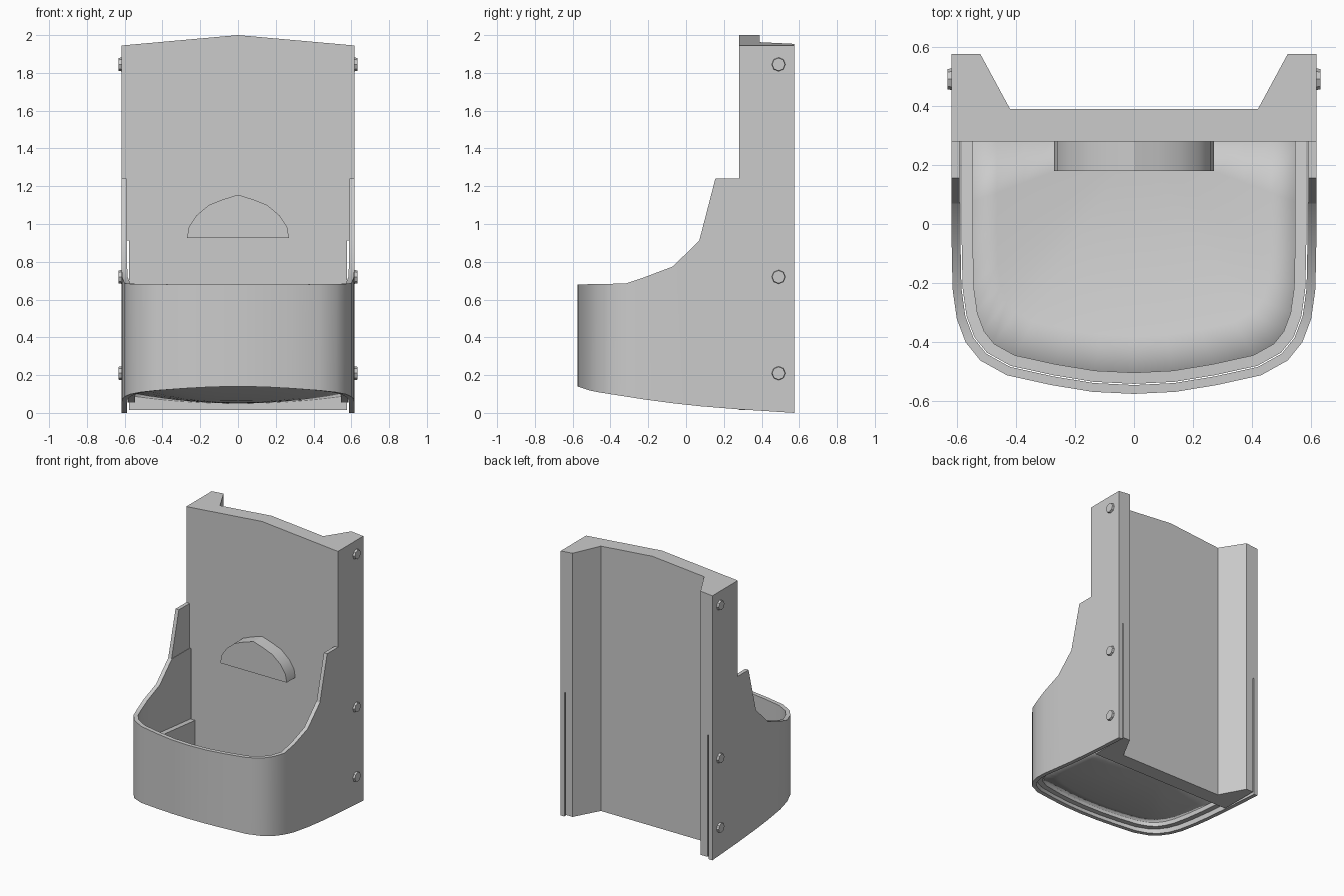
import bpy, bmesh, math
from mathutils import Vector

if "Cube" in bpy.data.objects:
    bpy.data.objects.remove(bpy.data.objects["Cube"])


def add_object(name, verts, faces, smooth=30):
    mesh = bpy.data.meshes.new(name)
    mesh.from_pydata(verts, [], faces)
    bm = bmesh.new()
    bm.from_mesh(mesh)
    bmesh.ops.recalc_face_normals(bm, faces=bm.faces)
    bm.to_mesh(mesh)
    bm.free()
    ob = bpy.data.objects.new(name, mesh)
    bpy.context.collection.objects.link(ob)
    bpy.ops.object.select_all(action='DESELECT')
    bpy.context.view_layer.objects.active = ob
    ob.select_set(True)
    if smooth:
        bpy.ops.object.shade_smooth_by_angle(angle=math.radians(smooth))
    return ob


def prism(name, low, high, smooth=0):
    """Solid between two matching 3D outlines."""
    n = len(low)
    faces = [tuple(range(n)), tuple(range(n, 2 * n))]
    faces += [(i, (i + 1) % n, n + (i + 1) % n, n + i) for i in range(n)]
    return add_object(name, low + high, faces, smooth)


def interp(table, y):
    for (a, za), (b, zb) in zip(table, table[1:]):
        if y <= b:
            return za + (zb - za) * max(0, (y - a) / (b - a))
    return table[-1][1]


def offset(path, d):
    """Mitred inward offset of the open U-shaped plan."""
    out = []
    for i, p in enumerate(path):
        norms = []
        for a, b in ((i - 1, i), (i, i + 1)):
            if a >= 0 and b < len(path):
                t = (Vector(path[b]) - Vector(path[a])).normalized()
                norms.append(Vector((t.y, -t.x)))
        m = sum(norms, Vector((0, 0))).normalized()
        out.append(tuple(Vector(p) + m * d / m.dot(norms[0])))
    return out


def wall(name, outer, inner, z_low, z_high):
    """Open U-shaped wall whose heights follow the outer plan."""
    verts = []
    for (x, y), (u, v) in zip(outer, inner):
        verts += [(x, y, z_low(y)), (x, y, z_high(y)), (u, v, z_high(y)), (u, v, z_low(y))]
    n = len(outer)
    faces = [(0, 1, 2, 3), tuple(range(4 * n - 4, 4 * n))]
    for i in range(n - 1):
        for k in range(4):
            j = (k + 1) % 4
            faces.append((4 * i + k, 4 * i + j, 4 * i + 4 + j, 4 * i + 4 + k))
    return add_object(name, verts, faces)


# Shared U-shaped plan and edge heights
half = [(.617, .575), (.617, .28), (.617, .07), (.617, -.07), (.614, -.22), (.6, -.32),
        (.57, -.40), (.52, -.462), (.43, -.512), (.28, -.545), (.14, -.568), (0, -.575)]
plan = [(-x, y) for x, y in half] + half[-2::-1]
# run from +x to -x so the mitre offset points inward
plan = plan[::-1]
top_edge = [(-.575, .68), (-.32, .685), (-.2, .725), (-.07, .775), (.07, .912), (.575, .912)]
low_edge = [(-.575, .14), (-.5, .115), (-.15, .06), (.15, .027), (.575, 0)]


def inward(d):
    p = offset(plan, d)
    if p[0][0] > plan[0][0]:
        p = offset(plan, -d)
    return p


# Basin shell
wall("basin_shell", plan, inward(.03),
     lambda y: interp(low_edge, y), lambda y: interp(top_edge, y))

# Inner liner with a ledge
wall("basin_liner", inward(.034)[1:-1], inward(.072)[1:-1],
     lambda y: interp(low_edge, y) + .035, lambda y: .42 - .1 * y)

# Dished basin floor
ring = inward(.06)[1:-1]
steps = 6
verts, faces = [], []
for k in range(steps + 1):
    s = 1 - k / steps * .98
    for x, y in ring:
        edge = interp(low_edge, y) + .085
        verts.append((x * s, .28 + (y - .28) * s, .065 + (edge - .065) * s * s))
n = len(ring)
for k in range(steps):
    for i in range(n - 1):
        a = k * n + i
        faces.append((a, a + 1, a + n + 1, a + n))
faces.append(tuple(range(steps * n, steps * n + n)))
floor = add_object("basin_floor", verts, faces, 50)
solid = floor.modifiers.new("thickness", 'SOLIDIFY')
solid.thickness = .03
solid.offset = 0


# Back panels, with a channel cut into the rear
def channel_plan(w):
    right = [(0, .28), (w, .28), (w, .575), (.52, .575), (.42, .39), (0, .39)]
    return right + [(-x, y) for x, y in right[-2:0:-1]]


upper = channel_plan(.617)
prism("upper_back_panel", [(x, y, .912) for x, y in upper],
      [(x, y, 2 - .055 * abs(x) / .617) for x, y in upper])
lower = channel_plan(.578)
prism("lower_back_panel", [(x, y, .015) for x, y in lower], [(x, y, .912) for x, y in lower])

# Side wings and bolts, on both sides
wing = [(.07, .912), (.155, 1.24), (.28, 1.24), (.28, .912)]
for side, label in ((-1, "left"), (1, "right")):
    prism(f"{label}_wing", [(side * .59, y, z) for y, z in wing],
          [(side * .617, y, z) for y, z in wing])
    for i, z in enumerate((1.845, .72, .21)):
        def circle(x, r):
            return [(side * x, .49 + r * math.cos(a * math.pi / 4),
                     z + r * math.sin(a * math.pi / 4)) for a in range(8)]
        prism(f"{label}_bolt_{i + 1}", circle(.60, .04), circle(.632, .034))

# Half-round tab on the panel front
arc = [(.27, .925), (.26, .985), (.22, 1.045), (.155, 1.1), (.08, 1.13), (0, 1.155)]
arc += [(-x, z) for x, z in arc[-2::-1]]
prism("half_round_tab", [(x, .18, z) for x, z in arc], [(x, .285, z) for x, z in arc], 30)
